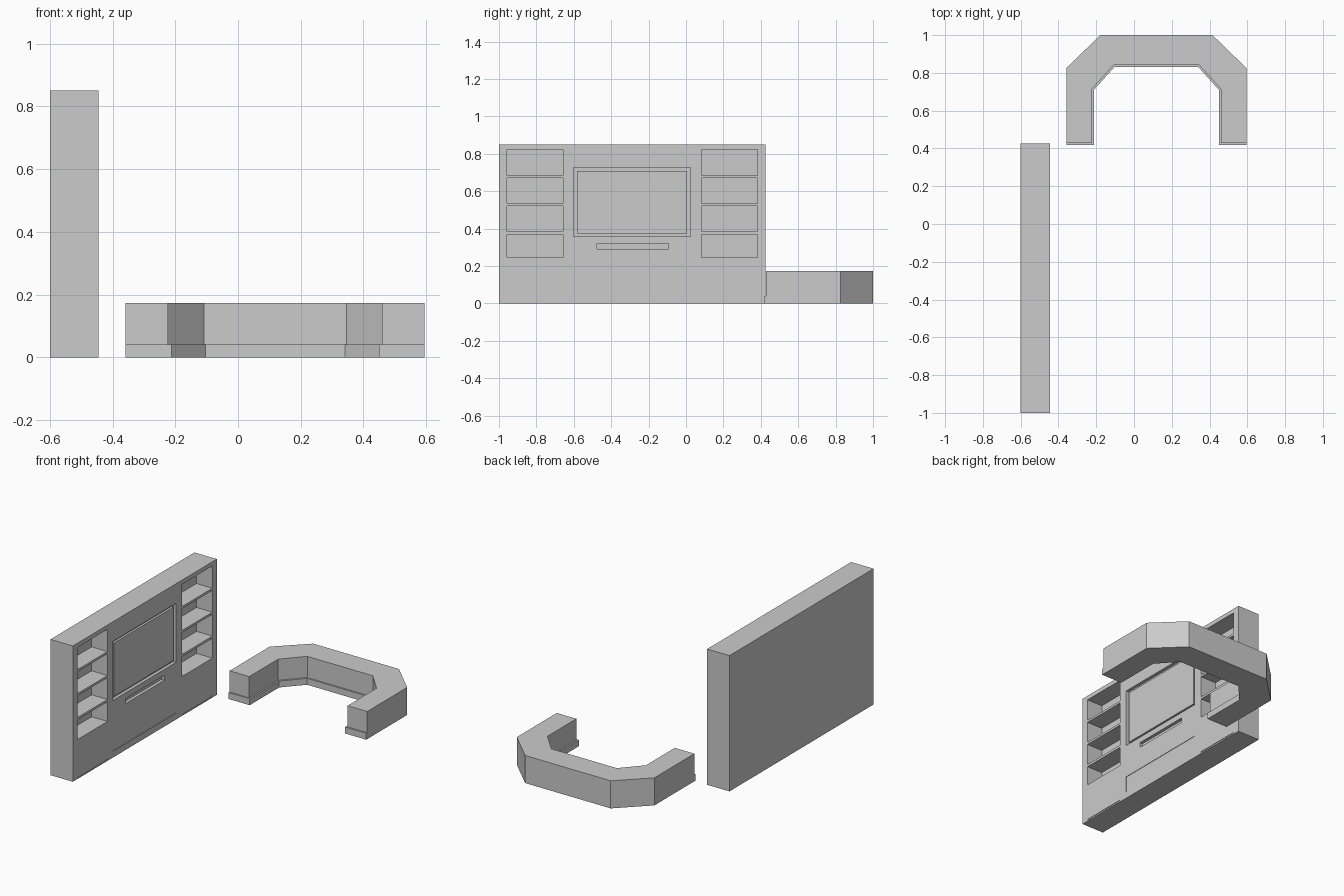
import bpy, bmesh

if "Cube" in bpy.data.objects:
    bpy.data.objects.remove(bpy.data.objects["Cube"])

FRONT = -0.445   # x of the wall unit's front face
MID = -0.287     # y of the wall unit's middle


def add_box(bm, x0, x1, y0, y1, z0, z1):
    vs = bmesh.ops.create_cube(bm, size=1)["verts"]
    for v in vs:
        v.co.x = x0 if v.co.x < 0 else x1
        v.co.y = y0 if v.co.y < 0 else y1
        v.co.z = z0 if v.co.z < 0 else z1


def finish(bm, name):
    bmesh.ops.recalc_face_normals(bm, faces=bm.faces[:])
    me = bpy.data.meshes.new(name)
    bm.to_mesh(me)
    bm.free()
    ob = bpy.data.objects.new(name, me)
    bpy.context.collection.objects.link(ob)
    return ob


def boxes(name, items):
    bm = bmesh.new()
    for b in items:
        add_box(bm, *b)
    return finish(bm, name)


def prism(name, outline, z0, z1):
    bm = bmesh.new()
    face = bm.faces.new([bm.verts.new((x, y, z0)) for x, y in outline])
    ext = bmesh.ops.extrude_face_region(bm, geom=[face])["geom"]
    for g in ext:
        if isinstance(g, bmesh.types.BMVert):
            g.co.z = z1
    # extrusion can drop the source face, so close the bottom if needed
    bmesh.ops.holes_fill(bm, edges=[e for e in bm.edges if e.is_boundary], sides=0)
    return finish(bm, name)


def recess(y0, y1, z0, z1, depth):
    return (FRONT - depth, FRONT + 0.05, y0, y1, z0, z1)


# Wall unit body
unit = boxes("wall_unit", [(-0.6, FRONT, -1.0, 0.426, 0, 0.851)])

# Recesses: open shelves on both sides, screen niche, slot, drawer, door gaps
cuts = []
for s in (-1, 1):
    a, b = sorted((MID + s * 0.37, MID + s * 0.669))
    for z0, z1 in ((0.247, 0.37), (0.385, 0.521), (0.535, 0.671), (0.685, 0.824)):
        cuts.append(recess(a, b, z0, z1, 0.11))
    cuts.append(recess(a, b, 0.006, 0.012, 0.004))
cuts.append(recess(-0.602, 0.024, 0.358, 0.728, 0.02))
cuts.append(recess(-0.477, -0.094, 0.29, 0.321, 0.02))
cuts.append(recess(-0.602, 0.024, 0.04, 0.145, 0.003))
cutter = boxes("recess_cutter", cuts)
cutter.hide_render = True

mod = unit.modifiers.new("recesses", "BOOLEAN")
mod.operation = "DIFFERENCE"
mod.solver = "EXACT"
mod.object = cutter
bpy.context.view_layer.objects.active = unit
bpy.ops.object.modifier_apply(modifier=mod.name)
bpy.data.objects.remove(cutter)

# Screen set into its niche
boxes("screen", [(FRONT - 0.02, FRONT - 0.006, -0.583, 0.005, 0.374, 0.709)])

# U-shaped counter: right half outline from back to front, mirrored
CX = 0.1185


def u_outline(inner, corner, y_in, y_back, y_end):
    half = [(0.297, 1.0), (0.477, 0.825), (0.477, y_end),
            (inner, y_end), (inner, y_in), (corner, y_back)]
    return ([(CX + x, y) for x, y in half]
            + [(CX - x, y) for x, y in reversed(half)])


prism("counter_base", u_outline(0.331, 0.222, 0.71, 0.831, 0.419), 0, 0.04)
prism("counter_body", u_outline(0.341, 0.227, 0.715, 0.841, 0.429), 0.04, 0.173)
